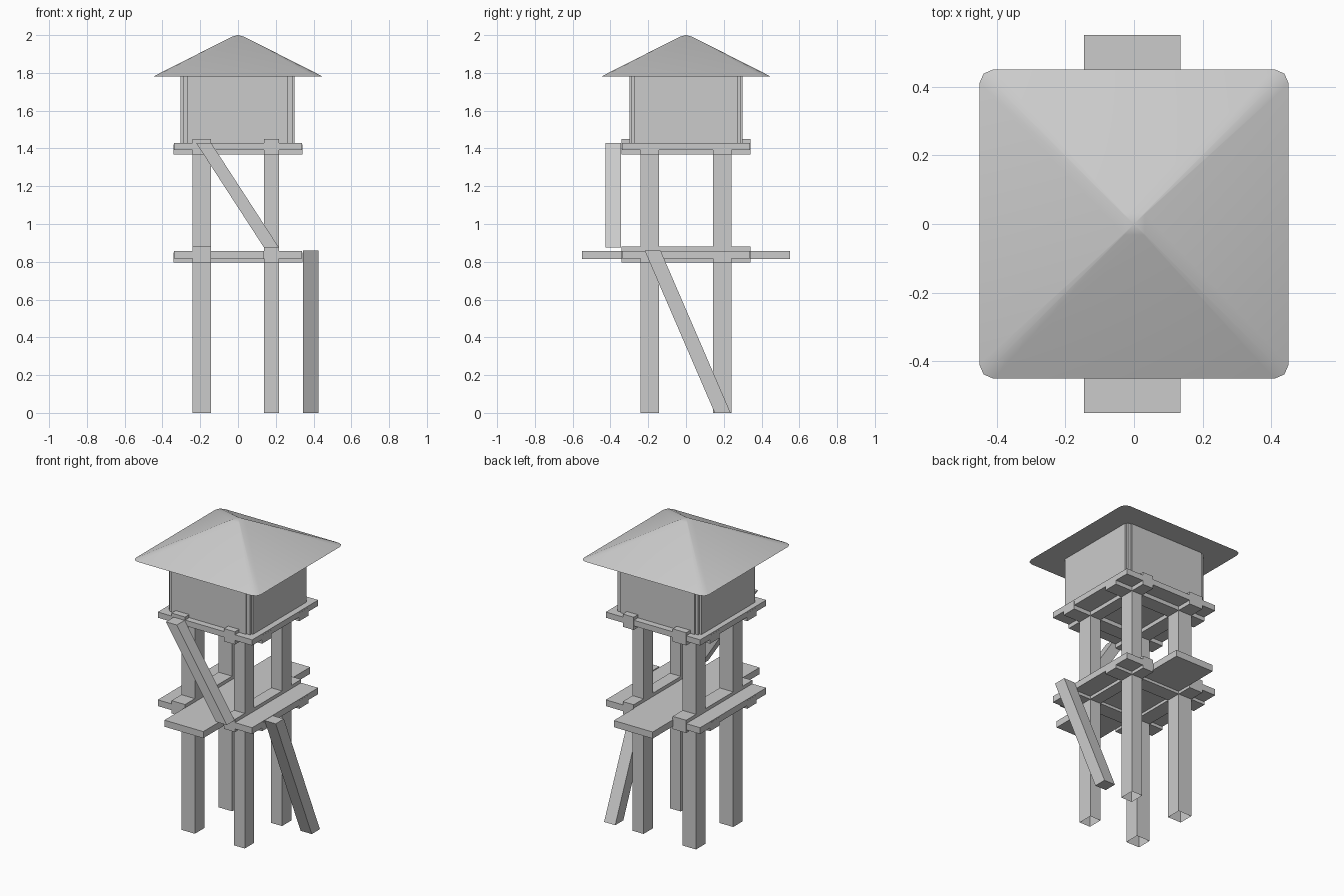
import bpy, bmesh
from mathutils import Vector

if "Cube" in bpy.data.objects:
    bpy.data.objects.remove(bpy.data.objects["Cube"])


def mesh_object(name, bm):
    bmesh.ops.recalc_face_normals(bm, faces=bm.faces)
    me = bpy.data.meshes.new(name)
    bm.to_mesh(me)
    bm.free()
    ob = bpy.data.objects.new(name, me)
    bpy.context.collection.objects.link(ob)
    return ob


def box(name, xs, ys, zs, open_bottom=False, shear=(0, 0)):
    """Box from ranges; shear moves the top along x / y."""
    bm = bmesh.new()
    bmesh.ops.create_cube(bm, size=1)
    for v in bm.verts:
        t = v.co + Vector((.5, .5, .5))
        v.co = [r[0] + (r[1] - r[0]) * k for r, k in zip((xs, ys, zs), t)]
        if t.z > .5:
            v.co.x += shear[0]
            v.co.y += shear[1]
    bmesh.ops.recalc_face_normals(bm, faces=bm.faces)
    if open_bottom:
        low = [f for f in bm.faces if f.normal.z < -.9]
        bmesh.ops.delete(bm, geom=low, context='FACES_ONLY')
    return mesh_object(name, bm)


LEG_X = {"left": (-.24, -.143), "right": (.138, .217)}
LEG_Y = {"front": (-.24, -.143), "back": (.143, .24)}
DECK = (-.34, .34)

# Four legs, open underneath
for sx, xr in LEG_X.items():
    for sy, yr in LEG_Y.items():
        box(f"{sy}_{sx}_leg", xr, yr, (0, 1.40), open_bottom=True)

# Crossing beams of both floors
for level, z in (("lower", .86), ("upper", 1.43)):
    for side, xr in LEG_X.items():
        box(f"{level}_{side}_beam", xr, (-.341, .341), (z - .063, z + .02))
    for side, yr in LEG_Y.items():
        box(f"{level}_{side}_beam", (-.341, .341), yr, (z - .063, z - .01))

# Floors and the long walkway
box("upper_floor", DECK, DECK, (1.393, 1.43))
box("lower_left_floor", (-.34, -.145), DECK, (.817, .858))
box("lower_right_floor", (.135, .34), DECK, (.817, .858))
box("walkway", (-.145, .135), (-.55, .55), (.815, .858))

# Diagonal braces
box("front_brace", (.138, .217), (-.425, -.345), (.875, 1.43), shear=(-.36, 0))
box("right_brace", (.345, .425), (.152, .236), (0, .86), shear=(0, -.371))

# Cabin with notched corners and small corner posts
box("cabin_front_back_walls", (-.27, .265), (-.298, .298), (1.43, 1.78))
box("cabin_side_walls", (-.304, .3), (-.275, .275), (1.43, 1.78))
for sx in (-1, 1):
    for sy in (-1, 1):
        x, y = sx * .277, sy * .277
        box("cabin_corner_post", (x - .013, x + .013), (y - .013, y + .013), (1.43, 1.78))

# Hipped roof with softened corners and tip
bm = bmesh.new()
corner = [(.45, .41), (.438, .438), (.41, .45)]
outline = []
for k in range(4):
    for x, y in corner:
        for _ in range(k):
            x, y = -y, x
        outline.append((x, y))
base = [bm.verts.new((x, y, 1.78)) for x, y in outline]
ring = [bm.verts.new((x * .07, y * .07, 1.992)) for x, y in outline]
tip = bm.verts.new((0, 0, 2))
bm.faces.new(base)
n = len(base)
for i in range(n):
    j = (i + 1) % n
    bm.faces.new((base[i], base[j], ring[j], ring[i]))
    bm.faces.new((ring[i], ring[j], tip))
roof = mesh_object("roof", bm)
bpy.context.view_layer.objects.active = roof
roof.select_set(True)
bpy.ops.object.shade_smooth_by_angle(angle=.7)
